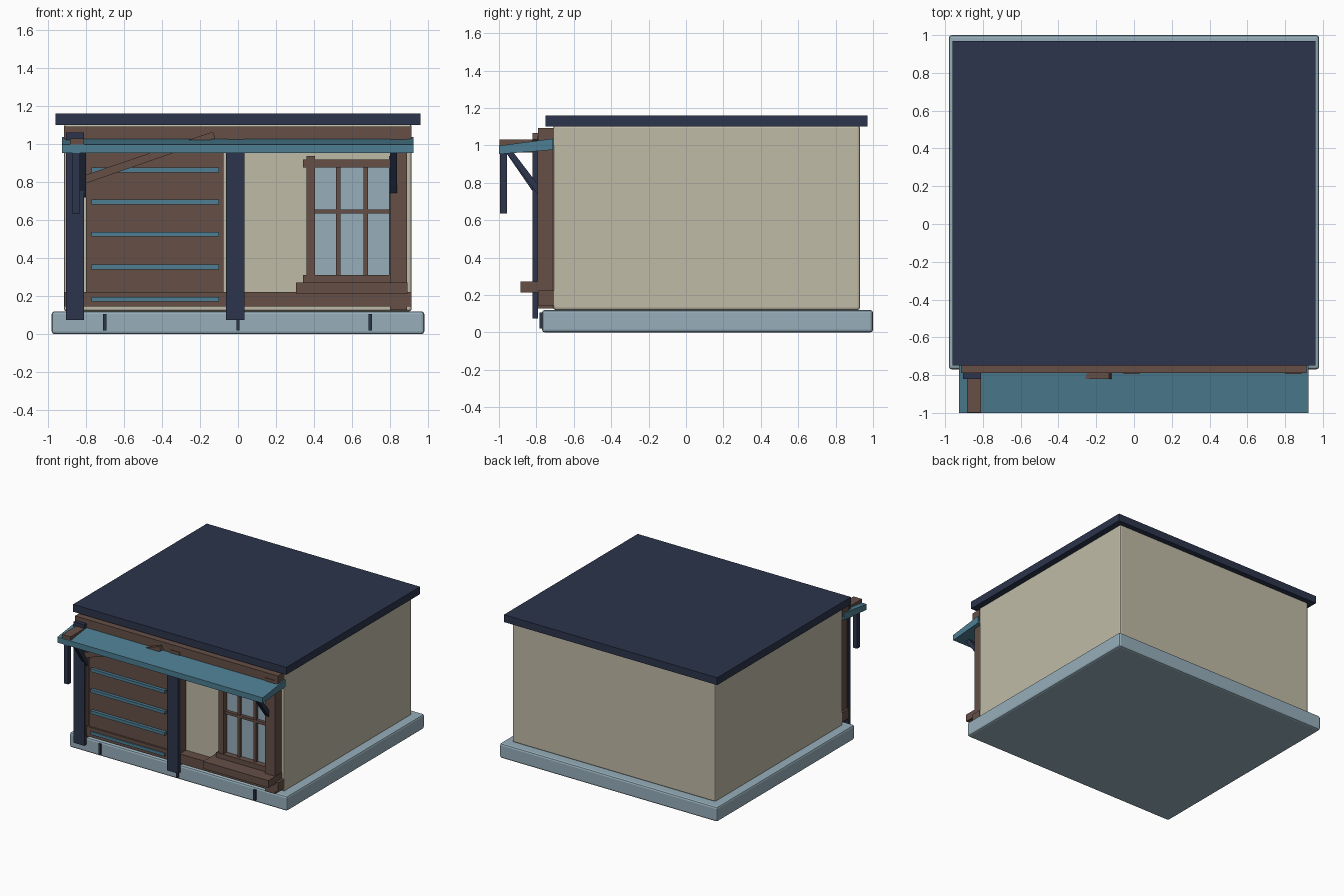
import bpy, bmesh, math
from mathutils import Matrix

if "Cube" in bpy.data.objects:
    bpy.data.objects.remove(bpy.data.objects["Cube"])


def material(name, rgb):
    m = bpy.data.materials.new(name)
    m.diffuse_color = (*rgb, 1)
    m.use_nodes = True
    m.node_tree.nodes["Principled BSDF"].inputs["Base Color"].default_value = m.diffuse_color
    return m


NAVY = material("navy", (0.025, 0.035, 0.072))
TEAL = material("teal", (0.075, 0.21, 0.29))
BROWN = material("brown", (0.128, 0.078, 0.062))
BEIGE = material("beige", (0.53, 0.50, 0.39))
PALE = material("pale blue", (0.31, 0.43, 0.50))


def finish(name, bm, mat, bevel=0):
    bmesh.ops.recalc_face_normals(bm, faces=bm.faces)
    me = bpy.data.meshes.new(name)
    bm.to_mesh(me)
    bm.free()
    me.materials.append(mat)
    ob = bpy.data.objects.new(name, me)
    bpy.context.collection.objects.link(ob)
    if bevel:
        b = ob.modifiers.new("bevel", "BEVEL")
        b.width, b.segments = bevel, 2
    return ob


def box(name, x0, x1, y0, y1, z0, z1, mat, bevel=0):
    bm = bmesh.new()
    bmesh.ops.create_cube(bm, size=1, matrix=Matrix.Translation(
        ((x0 + x1) / 2, (y0 + y1) / 2, (z0 + z1) / 2))
        @ Matrix.Diagonal((x1 - x0, y1 - y0, z1 - z0, 1)))
    return finish(name, bm, mat, bevel)


def prism(name, pts, axis, a, b, mat):
    # extrude an outline along x (outline in y,z) or along y (outline in x,z)
    bm = bmesh.new()
    vs = [bm.verts.new((a, p, q) if axis == "x" else (p, a, q)) for p, q in pts]
    f = bm.faces.new(vs)
    g = bmesh.ops.extrude_face_region(bm, geom=[f])["geom"]
    d = (b - a, 0, 0) if axis == "x" else (0, b - a, 0)
    bmesh.ops.translate(bm, vec=d, verts=[v for v in g if isinstance(v, bmesh.types.BMVert)])
    return finish(name, bm, mat)


# main masses
box("foundation", -0.98, 0.98, -0.77, 1.0, 0, 0.12, PALE, 0.015)
box("walls", -0.915, 0.913, -0.71, 0.93, 0.12, 1.105, BEIGE, 0.012)
box("roof", -0.96, 0.96, -0.75, 0.97, 1.10, 1.16, NAVY)

# front timber frame
box("top_beam", -0.915, 0.913, -0.79, -0.705, 1.0, 1.093, BROWN)
box("bottom_beam", -0.913, 0.913, -0.79, -0.705, 0.145, 0.223, BROWN)
for name, x0, x1 in (("left_post", -0.895, -0.81), ("middle_post", -0.055, 0.03),
                     ("right_post", 0.80, 0.888)):
    box(name, x0, x1, -0.795, -0.705, 0.128, 1.05, BROWN)

# navy posts in front of the frame
box("left_navy_post", -0.905, -0.81, -0.82, -0.79, 0.075, 1.06, NAVY)
box("middle_navy_post", -0.063, 0.035, -0.82, -0.79, 0.075, 1.0, NAVY)

# shutter door with slats
box("door", -0.80, -0.075, -0.775, -0.70, 0.145, 1.0, BROWN)
for i, z in enumerate((0.183, 0.353, 0.526, 0.695, 0.864)):
    box(f"door_slat_{i}", -0.77, -0.10, -0.80, -0.77, z - 0.0125, z + 0.0125, TEAL)

# window
box("window_glass", 0.395, 0.81, -0.722, -0.705, 0.29, 0.90, PALE)
for name, x0, x1 in (("left", 0.36, 0.405), ("right", 0.795, 0.83)):
    box(f"window_stile_{name}", x0, x1, -0.765, -0.705, 0.27, 0.937, BROWN)
for name, z0, z1 in (("bottom", 0.27, 0.312), ("top", 0.878, 0.92)):
    box(f"window_rail_{name}", 0.342, 0.825, -0.77, -0.705, z0, z1, BROWN)
for i, x in enumerate((0.527, 0.672)):
    box(f"window_bar_{i}", x - 0.012, x + 0.012, -0.745, -0.705, 0.30, 0.89, BROWN)
box("window_crossbar", 0.40, 0.80, -0.748, -0.705, 0.634, 0.656, BROWN)
box("window_sill", 0.305, 0.893, -0.885, -0.705, 0.213, 0.272, BROWN)

# sloping awning, its braces and hanging post
prism("awning", [(-1.0, 0.953), (-1.0, 0.998), (-0.71, 1.036), (-0.71, 0.976)],
      "x", -0.927, 0.923, TEAL)
for name, x0, x1, dz in (("left", -0.832, -0.80, -0.025), ("right", 0.80, 0.837, 0)):
    prism(f"awning_brace_{name}", [(-0.965, 0.965), (-0.925, 0.965),
          (-0.795, 0.795 + dz), (-0.795, 0.743 + dz)], "x", x0, x1, NAVY)
box("awning_cross_beam", -0.885, -0.81, -0.998, -0.80, 0.962, 1.03, BROWN)
box("hanging_post", -0.87, -0.832, -0.995, -0.958, 0.635, 0.97, NAVY)

# diagonal timber over the door
prism("diagonal_timber", [(-0.81, 0.79), (-0.12, 1.03), (-0.132, 1.065), (-0.81, 0.835)],
      "y", -0.82, -0.785, BROWN)

# small clips on the foundation front
for i, x in enumerate((-0.70, 0, 0.695)):
    box(f"foundation_clip_{i}", x - 0.009, x + 0.009, -0.784, -0.76, 0.02, 0.105, NAVY)
